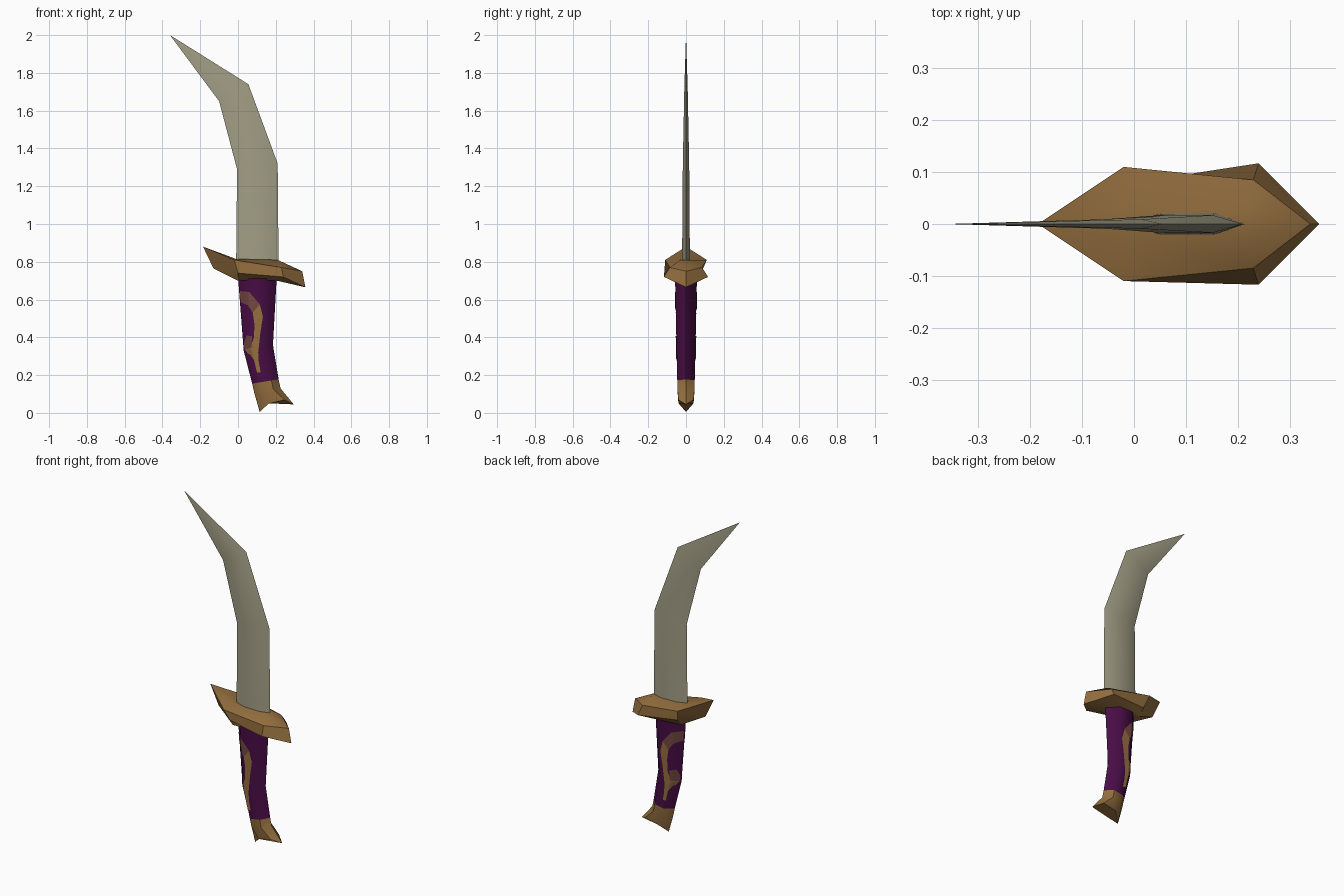
import bpy, bmesh, math
from mathutils import Vector
from mathutils.bvhtree import BVHTree

if "Cube" in bpy.data.objects:
    bpy.data.objects.remove(bpy.data.objects["Cube"])


def material(name, rgb):
    m = bpy.data.materials.new(name)
    m.use_nodes = True
    m.diffuse_color = (*rgb, 1)
    m.node_tree.nodes["Principled BSDF"].inputs["Base Color"].default_value = (*rgb, 1)
    return m


STEEL = material("pale steel", (0.36, 0.34, 0.235))
BRONZE = material("bronze", (0.30, 0.16, 0.05))
PURPLE = material("dark purple", (0.065, 0.004, 0.06))
MAUVE = material("worn mauve", (0.18, 0.065, 0.055))


def finish(bm, name, mats, angle):
    me = bpy.data.meshes.new(name)
    bm.to_mesh(me)
    bm.free()
    ob = bpy.data.objects.new(name, me)
    bpy.context.collection.objects.link(ob)
    for m in mats:
        me.materials.append(m)
    bpy.ops.object.select_all(action='DESELECT')
    ob.select_set(True)
    bpy.context.view_layer.objects.active = ob
    bpy.ops.object.shade_smooth_by_angle(angle=math.radians(angle))
    return ob


def loft(rings):
    """Skin closed rings of equal length, cap both ends and weld collapsed points."""
    bm = bmesh.new()
    rows = [[bm.verts.new(p) for p in r] for r in rings]
    n = len(rows[0])
    for a, b in zip(rows, rows[1:]):
        for i in range(n):
            j = (i + 1) % n
            bm.faces.new((a[i], a[j], b[j], b[i]))
    bm.faces.new(rows[0])
    bm.faces.new(rows[-1])
    bmesh.ops.remove_doubles(bm, verts=bm.verts, dist=0.0005)
    bmesh.ops.recalc_face_normals(bm, faces=bm.faces)
    return bm


def hex_ring(left, right, depth, lift=0.0):
    """Six-sided section with sharp left and right edges."""
    a, b = Vector((left[0], 0, left[1])), Vector((right[0], 0, right[1]))
    q, r = a.lerp(b, 0.27), a.lerp(b, 0.73)
    f, up = Vector((0, depth, 0)), Vector((0, 0, lift))
    return [a, q - f + up, r - f + up, b, r + f + up, q + f + up]


# Curved blade
blade = [((-0.01, 0.77), (0.215, 0.77), 0.021),
         ((-0.005, 1.29), (0.21, 1.32), 0.017),
         ((-0.10, 1.65), (0.055, 1.74), 0.009),
         ((-0.36, 2.0), (-0.36, 2.0), 0.0)]
finish(loft([hex_ring(*s) for s in blade]), "blade", [STEEL], 35)


# Twisted guard: each section goes top, upper side, lower side, bottom as (x, z, half width)
sections = [
    [(-0.185, 0.88, 0), (-0.185, 0.88, 0), (-0.13, 0.765, 0), (-0.13, 0.765, 0)],
    [(-0.01, 0.815, 0.03), (-0.02, 0.81, 0.11), (0.0, 0.74, 0.08), (0.0, 0.70, 0.05)],
    [(0.21, 0.81, 0.03), (0.23, 0.77, 0.085), (0.24, 0.72, 0.117), (0.205, 0.70, 0.05)],
    [(0.34, 0.75, 0), (0.34, 0.75, 0), (0.357, 0.665, 0), (0.357, 0.665, 0)],
]
rings = [[(x, -w, z) for x, z, w in s] + [(x, w, z) for x, z, w in reversed(s)]
         for s in sections]
finish(loft(rings), "guard", [BRONZE], 30)

# Grip and flared pommel
grip = [hex_ring((0.0, 0.72), (0.205, 0.72), 0.058),
        hex_ring((0.03, 0.33), (0.185, 0.36), 0.050),
        hex_ring((0.075, 0.155), (0.215, 0.178), 0.046)]
pommel = [grip[-1],
          hex_ring((0.085, 0.11), (0.225, 0.13), 0.045),
          hex_ring((0.115, 0.005), (0.295, 0.045), 0.04, 0.035)]
grip_bm = loft(grip)
surface = BVHTree.FromBMesh(grip_bm)
finish(grip_bm, "grip", [PURPLE], 50)
finish(loft(pommel), "pommel", [BRONZE], 50)


# Scroll inlay laid on both faces of the grip
def ribbon(bm, pairs, mauve_count):
    steps, across = 4, 5
    for side in (-1, 1):
        def drop(p):
            hit = surface.ray_cast(Vector((p[0], side, p[1])), Vector((0, -side, 0)))[0]
            y = hit.y if hit else 0.0
            return bm.verts.new((p[0], y + side * 0.003, p[1]))

        rows = []
        for (a, b), (c, d) in zip(pairs, pairs[1:]):
            for s in range(steps):
                t = s / steps
                p, q = Vector(a).lerp(Vector(c), t), Vector(b).lerp(Vector(d), t)
                rows.append([drop(p.lerp(q, k / across)) for k in range(across + 1)])
        p, q = map(Vector, pairs[-1])
        rows.append([drop(p.lerp(q, k / across)) for k in range(across + 1)])
        for i, (r, s) in enumerate(zip(rows, rows[1:])):
            for k in range(across):
                f = bm.faces.new((r[k], r[k + 1], s[k + 1], s[k]))
                f.material_index = int(i < mauve_count * steps)
                f.normal_update()
                if f.normal.y * side < 0:
                    f.normal_flip()


inlay = bmesh.new()
ribbon(inlay, [((0.009, 0.645), (0.014, 0.585)), ((0.06, 0.64), (0.052, 0.57)),
               ((0.115, 0.575), (0.078, 0.53)), ((0.132, 0.51), (0.087, 0.47)),
               ((0.118, 0.42), (0.085, 0.40)), ((0.107, 0.32), (0.055, 0.32)),
               ((0.11, 0.27), (0.085, 0.28)), ((0.12, 0.215), (0.10, 0.215))], 2)
ribbon(inlay, [((0.045, 0.41), (0.075, 0.405)), ((0.031, 0.365), (0.07, 0.36)),
               ((0.036, 0.335), (0.085, 0.35)), ((0.055, 0.31), (0.095, 0.32))], 2)
finish(inlay, "grip_inlay", [BRONZE, MAUVE], 50)
